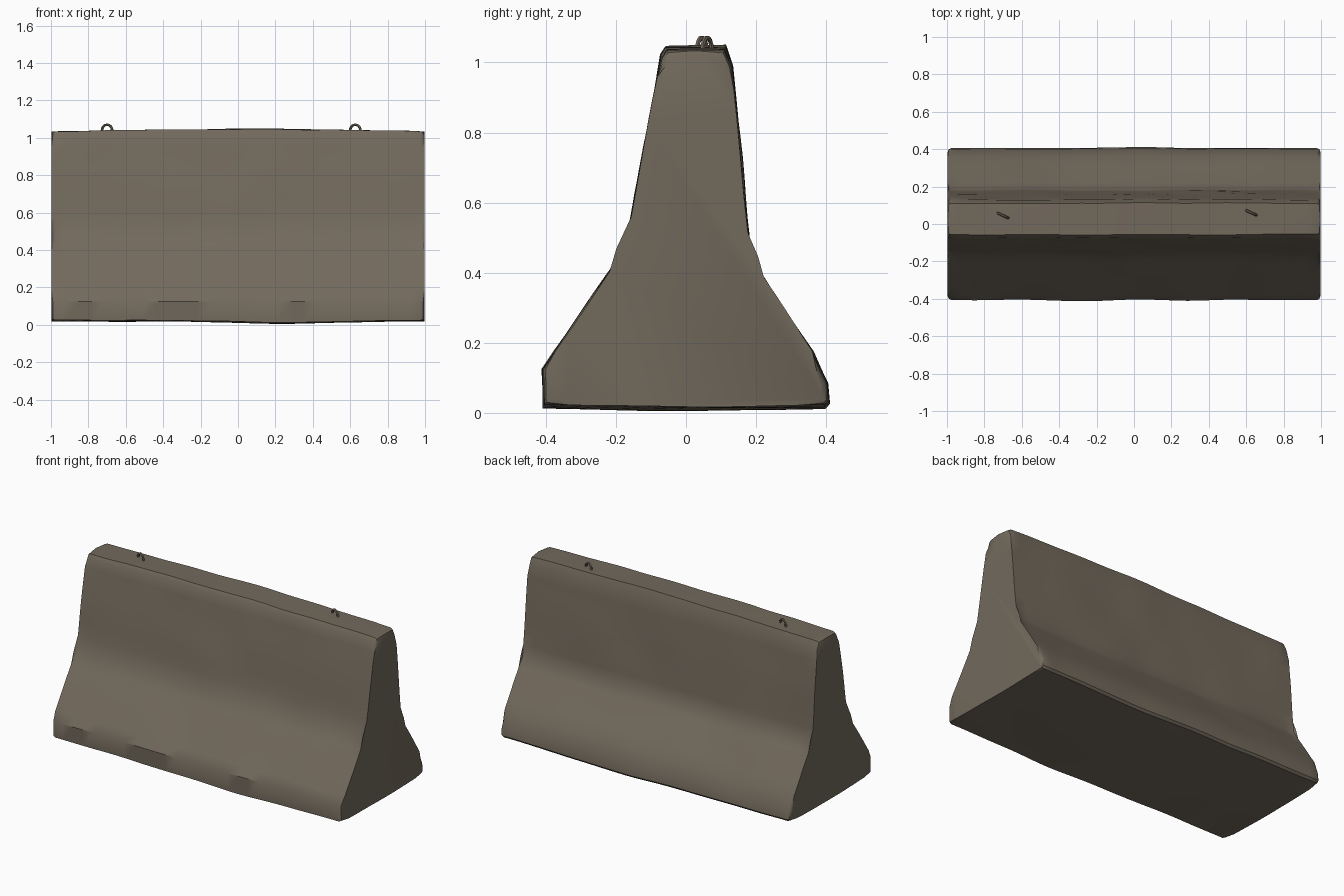
import bpy, bmesh, math
from mathutils import Vector, noise

if "Cube" in bpy.data.objects:
    bpy.data.objects.remove(bpy.data.objects["Cube"], do_unlink=True)


def make_material(name, rgb):
    mat = bpy.data.materials.new(name)
    mat.use_nodes = True
    mat.diffuse_color = (*rgb, 1)
    bsdf = mat.node_tree.nodes["Principled BSDF"]
    bsdf.inputs["Base Color"].default_value = (*rgb, 1)
    bsdf.inputs["Roughness"].default_value = 0.9
    return mat


concrete = make_material("weathered concrete", (0.17, 0.143, 0.108))


def resample(points, step):
    """Split every side of a closed outline into short even pieces."""
    result = []
    for a, b in zip(points, points[1:] + points[:1]):
        a, b = Vector(a), Vector(b)
        count = max(1, round((b - a).length / step))
        result += [a.lerp(b, i / count) for i in range(count)]
    return result


def weathered(x, y, z):
    """Gentle uneven casting: worn sides, bowed top and sagging base."""
    p = Vector((x, y, z))
    side = 1 if y > 0 else -1
    y += side * 0.007 * noise.noise(p * 3.5)
    bump = 0.006 * noise.noise(p * 4 + Vector((7, 3, 1)))
    if z > 1:
        z += bump - 0.014 * x * x
    elif z < 0.05:
        middle = 1 - abs(y) / 0.41
        z += 0.5 * bump - 0.012 * math.exp(-((x - 0.25) * 3) ** 2) - 0.006 * middle
    return (x, y, z)


# Barrier body: one cross-section lofted along the length
section = [(-0.405, 0.024), (-0.408, 0.125), (-0.375, 0.175), (-0.18, 0.46),
           (-0.155, 0.56), (-0.072, 1.025), (-0.058, 1.046), (0.112, 1.046),
           (0.132, 0.99), (0.162, 0.66), (0.184, 0.44), (0.36, 0.175),
           (0.402, 0.085), (0.407, 0.035), (0.395, 0.022)]
outline = resample(section, 0.07)
stations = 28
bm = bmesh.new()
rings = []
for i in range(stations + 1):
    x = -0.996 + 1.992 * i / stations
    rings.append([bm.verts.new(weathered(x, y, z)) for y, z in outline])
for r1, r2 in zip(rings, rings[1:]):
    for j in range(len(outline)):
        k = (j + 1) % len(outline)
        bm.faces.new((r1[j], r1[k], r2[k], r2[j]))
caps = [bm.faces.new(rings[0]), bm.faces.new(rings[-1])]

# Worn end corners
rim = [e for cap in caps for e in cap.edges]
bmesh.ops.bevel(bm, geom=rim, offset=0.025, segments=2, profile=0.5,
                affect='EDGES', clamp_overlap=True)
bmesh.ops.recalc_face_normals(bm, faces=bm.faces)
mesh = bpy.data.meshes.new("barrier_body")
bm.to_mesh(mesh)
bm.free()
body = bpy.data.objects.new("barrier_body", mesh)
bpy.context.collection.objects.link(body)
body.data.materials.append(concrete)


# Steel lifting loops set into the top
def lifting_loop(name, x, y):
    curve = bpy.data.curves.new(name, 'CURVE')
    curve.dimensions = '3D'
    curve.bevel_depth = 0.007
    curve.bevel_resolution = 1
    curve.use_fill_caps = True
    path = [(-0.036, -0.03)]
    for i in range(9):
        a = math.pi * (1 - i / 8)
        path.append((0.03 * math.cos(a), 0.03 * math.sin(a)))
    path.append((0.036, -0.03))
    spline = curve.splines.new('POLY')
    spline.points.add(len(path) - 1)
    for point, (u, w) in zip(spline.points, path):
        point.co = (u, 0, w, 1)
    loop = bpy.data.objects.new(name, curve)
    loop.location = (x, y, 1.04)
    loop.rotation_euler.z = math.radians(-25)
    bpy.context.collection.objects.link(loop)
    curve.materials.append(concrete)
    bpy.ops.object.select_all(action='DESELECT')
    loop.select_set(True)
    bpy.context.view_layer.objects.active = loop
    bpy.ops.object.convert(target='MESH')
    return bpy.context.view_layer.objects.active


parts = [body, lifting_loop("right_lifting_loop", -0.70, 0.045),
         lifting_loop("left_lifting_loop", 0.627, 0.06)]

for part in parts:
    bpy.ops.object.select_all(action='DESELECT')
    part.select_set(True)
    bpy.context.view_layer.objects.active = part
    bpy.ops.object.shade_smooth_by_angle(angle=math.radians(35))
